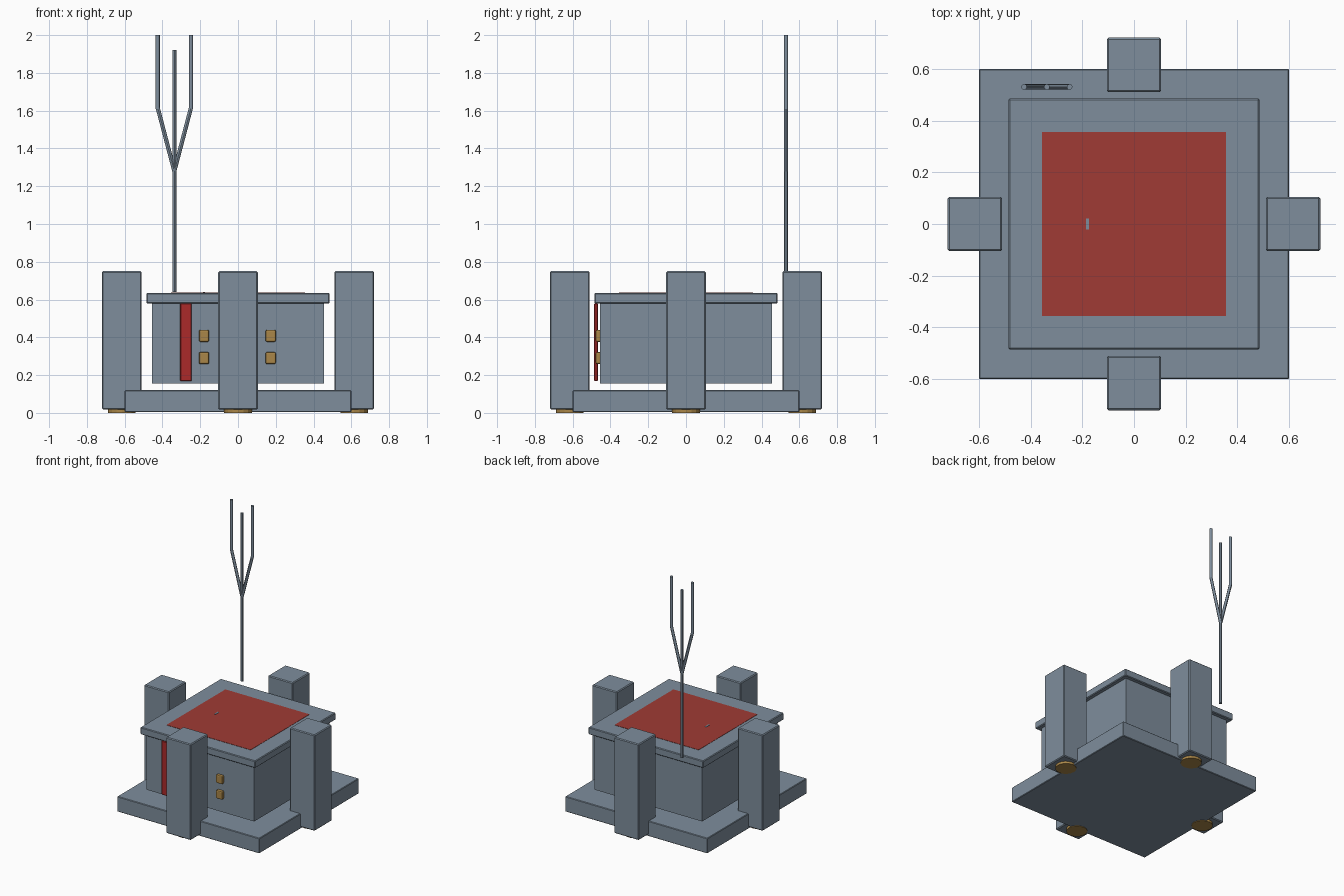
import bpy
from mathutils import Vector

old = bpy.data.objects.get("Cube")
if old:
    bpy.data.objects.remove(old, do_unlink=True)


def material(name, rgb):
    m = bpy.data.materials.new(name)
    m.use_nodes = True
    m.diffuse_color = (*rgb, 1)
    m.node_tree.nodes["Principled BSDF"].inputs["Base Color"].default_value = (*rgb, 1)
    return m


STEEL = material("blue grey steel", (0.21, 0.27, 0.335))
DOOR = material("bright red", (0.41, 0.023, 0.023))
PANEL = material("brick red", (0.35, 0.044, 0.035))
BRASS = material("brass", (0.40, 0.24, 0.065))


def finish(ob, name, mat, bevel=0.0, segments=1):
    ob.name = name
    ob.data.materials.append(mat)
    if bevel:
        mod = ob.modifiers.new("Bevel", 'BEVEL')
        mod.width = bevel
        mod.segments = segments
    return ob


def box(name, low, high, mat, bevel=0.0, segments=1):
    low, high = Vector(low), Vector(high)
    bpy.ops.mesh.primitive_cube_add(size=1, location=(low + high) / 2)
    ob = bpy.context.object
    for v in ob.data.vertices:
        v.co *= high - low
    return finish(ob, name, mat, bevel, segments)


def rod(name, start, end, radius=0.011):
    start, end = Vector(start), Vector(end)
    axis = end - start
    bpy.ops.mesh.primitive_cylinder_add(vertices=12, radius=radius, depth=axis.length,
                                        location=(start + end) / 2)
    ob = bpy.context.object
    ob.rotation_euler = axis.to_track_quat('Z', 'Y').to_euler()
    bpy.ops.object.shade_smooth_by_angle()
    return finish(ob, name, STEEL)


# Base slab, floating body and lid
box("base_slab", (-0.6, -0.6, 0.004), (0.6, 0.6, 0.12), STEEL, 0.004)
box("body", (-0.455, -0.455, 0.155), (0.455, 0.455, 0.582), STEEL)
box("lid", (-0.485, -0.485, 0.58), (0.485, 0.485, 0.635), STEEL, 0.005)

# Painted panel on the lid with its small slot
box("top_panel", (-0.355, -0.355, 0.63), (0.355, 0.355, 0.637), PANEL)
box("panel_slot", (-0.186, -0.022, 0.633), (-0.174, 0.022, 0.639), STEEL)

# Four corner-less pillars, one per side, each on a brass foot
for side, dx, dy in (("front", 0, -1), ("back", 0, 1), ("right", -1, 0), ("left", 1, 0)):
    cx, cy, half = dx * 0.615, dy * 0.615, 0.105
    box(side + "_pillar", (cx - half, cy - half, 0.018), (cx + half, cy + half, 0.75), STEEL, 0.006)
    bpy.ops.mesh.primitive_cylinder_add(vertices=16, radius=0.073, depth=0.03,
                                        location=(cx, cy, 0.015))
    finish(bpy.context.object, side + "_foot", BRASS)

# Red strip and brass buttons on the front
box("front_strip", (-0.307, -0.486, 0.168), (-0.245, -0.466, 0.58), DOOR, 0.004)
for side, x in (("right", -0.18), ("left", 0.173)):
    for level, z in (("lower", 0.29), ("upper", 0.408)):
        box(f"{side}_{level}_button", (x - 0.027, -0.478, z - 0.032),
            (x + 0.027, -0.45, z + 0.032), BRASS, 0.008, 2)

# Three-pronged antenna behind the lid
X, Y, FORK, BEND = -0.337, 0.53, 1.28, 1.615
rod("antenna_mast", (X, Y, 0.64), (X, Y, 1.92))
for side, s in (("right", -1), ("left", 1)):
    tip = X + s * 0.088
    rod(side + "_antenna_branch", (X, Y, FORK), (tip, Y, BEND))
    rod(side + "_antenna_prong", (tip, Y, BEND - 0.005), (tip, Y, 2.0))
